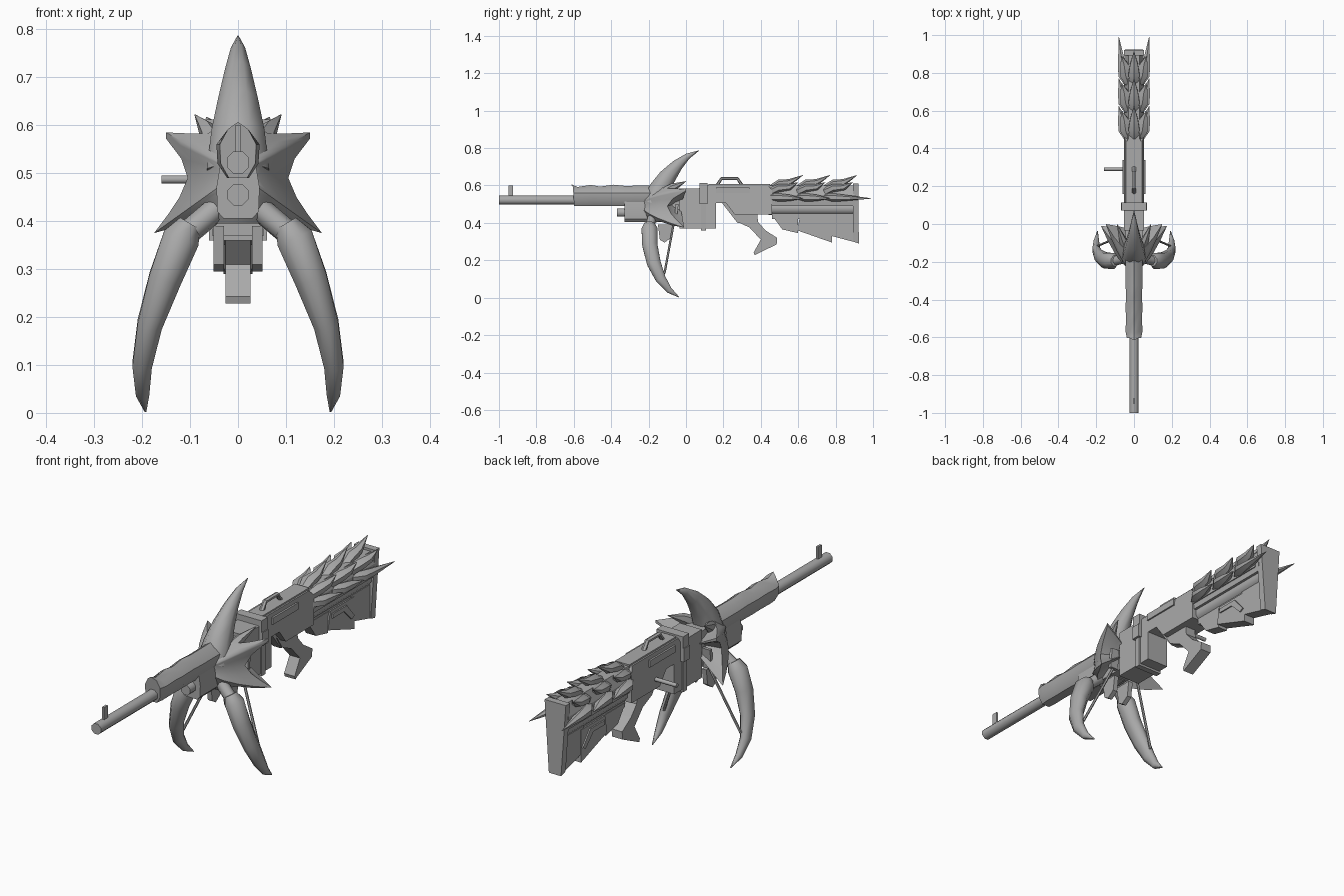
import bpy, bmesh, math
from mathutils import Vector

metal = bpy.data.materials.new("grey metal")
metal.diffuse_color = (0.4, 0.4, 0.4, 1)


def finish(name, bm, smooth=None):
    bmesh.ops.recalc_face_normals(bm, faces=bm.faces)
    me = bpy.data.meshes.new(name)
    bm.to_mesh(me)
    bm.free()
    me.materials.append(metal)
    ob = bpy.data.objects.new(name, me)
    bpy.context.collection.objects.link(ob)
    if smooth:
        bpy.ops.object.select_all(action='DESELECT')
        ob.select_set(True)
        bpy.context.view_layer.objects.active = ob
        bpy.ops.object.shade_smooth_by_angle(angle=math.radians(smooth))
    return ob


def skin(name, rings, smooth=None):
    """Closed skin over equal-sized rings of points."""
    bm = bmesh.new()
    vs = [[bm.verts.new(p) for p in r] for r in rings]
    n = len(rings[0])
    for a, b in zip(vs, vs[1:]):
        for i in range(n):
            j = (i + 1) % n
            bm.faces.new((a[i], a[j], b[j], b[i]))
    bm.faces.new(vs[0])
    bm.faces.new(vs[-1])
    return finish(name, bm, smooth)


def prism(name, pts, w, x=0.0):
    """Side profile (y, z) extruded across x; w is a half width or a function of z."""
    f = w if callable(w) else (lambda z: w)
    return skin(name, [[(x + s * f(z), y, z) for y, z in pts] for s in (-1, 1)])


def box(name, y0, y1, z0, z1, w, x=0.0):
    return prism(name, [(y0, z0), (y1, z0), (y1, z1), (y0, z1)], w, x)


def sweep(name, path, radii, n=8, smooth=50):
    """Elliptical sections (across, through) swept along a path."""
    path = [Vector(p) for p in path]
    rings = []
    for i, p in enumerate(path):
        t = (path[min(i + 1, len(path) - 1)] - path[max(i - 1, 0)]).normalized()
        ref = Vector((0, 0, 1)) if abs(t.x) > 0.9 else Vector((1, 0, 0))
        u = (ref - t * t.dot(ref)).normalized()
        v = t.cross(u)
        a, b = radii[i]
        rings.append([p + u * a * math.cos(q) + v * b * math.sin(q)
                      for q in [(k + 0.5) * math.tau / n for k in range(n)]])
    return skin(name, rings, smooth)


def rod(name, p, q, r, n=8):
    return sweep(name, [p, q], [(r, r)] * 2, n)


# Barrel, front sight and lower tube
rod("barrel", (0, -1, .522), (0, -.3, .522), .025)
box("front_sight", -.95, -.925, .54, .6, .005)
rod("lower_tube", (0, -.37, .455), (0, -.25, .455), .024)

# Rough barrel sleeve with uneven ridge
rings = []
for y, top, w in [(-.605, .607, .038), (-.57, .592, .045), (-.5, .603, .042), (-.45, .594, .045),
                  (-.38, .604, .042), (-.32, .598, .045), (-.15, .6, .045)]:
    half = [(w * .55, top - .015), (w, .56), (w * .95, .52), (w * .5, .49)]
    rings.append([(0, y - .01, top)] + [(x, y + .02 * (.6 - z) * 10 * .3, z) for x, z in half]
                 + [(-x, y + .02 * (.6 - z) * 10 * .3, z) for x, z in reversed(half)])
skin("barrel_sleeve", rings, 35)

# Nose block below the sleeve
nose = [(-.035, .53), (.035, .53), (.045, .47), (.043, .42), (.03, .405), (-.03, .405),
        (-.043, .42), (-.045, .47)]
skin("nose_block", [[(x, y, z) for x, z in nose] for y in (-.33, -.1)], 30)

# Star-shaped shield: right half outline x, z, y from top to bottom
half = [(.03, .605, -.13), (.062, .583, -.12), (.105, .583, -.07), (.15, .585, .0), (.15, .572, .0),
        (.118, .53, -.07), (.105, .49, -.1), (.122, .45, -.08), (.145, .415, -.05), (.175, .375, -.01),
        (.13, .388, -.08), (.09, .408, -.14), (.045, .395, -.19)]
edge = half + [(-x, z, y) for x, z, y in reversed(half)]
rings = []
for t in (.2, .4, .6, .8, 1):
    rings.append([(x * t, -.25 + (y + .25) * t ** 1.7, .5 + (z - .5) * t) for x, z, y in edge])
for t in (.8, .5, .2):
    rings.append([(x * t, -.04 + (y + .04) * t ** .6, .5 + (z - .5) * t) for x, z, y in edge])
skin("shield", rings, 50)

# Large top horn
sweep("top_horn", [(0, -.17, .5), (0, -.14, .58), (0, -.1, .645), (0, -.045, .71), (0, .01, .757), (0, .07, .787)],
      [(.07, .07), (.06, .062), (.045, .05), (.029, .033), (.016, .017), (.001, .001)], 8, 60)

for s, side in ((1, "right"), (-1, "left")):
    # Small horns beside the big one
    sweep(side + "_small_horn", [(s * .04, -.13, .55), (s * .065, -.07, .59), (s * .09, .0, .622)],
          [(.03, .03), (.018, .022), (.001, .001)], 6)
    # Curved tusk leg with its stub and brace
    sweep(side + "_leg", [(s * .1, -.195, .395), (s * .118, -.195, .365), (s * .152, -.193, .28),
                          (s * .184, -.172, .185), (s * .2, -.135, .1), (s * .199, -.09, .04), (s * .193, -.038, .003)],
          [(.026, .03), (.042, .046), (.037, .044), (.028, .04), (.022, .03), (.015, .018), (.002, .002)], 8, 60)
    rod(side + "_leg_stub", (s * .04, -.18, .43), (s * .105, -.195, .375), .026)
    rod(side + "_leg_brace", (s * .06, -.06, .43), (s * .19, -.115, .13), .006, 6)
    prism(side + "_brace_plate", [(-.065, .41), (-.05, .41), (-.04, .5), (-.055, .5)], .02, s * .07)
    # Lug under the front body
    prism(side + "_lug", [(-.15, .39), (-.07, .39), (-.08, .32), (-.115, .295), (-.14, .31)],
          .011, s * .04)
    # Raised receiver side panel and stock rail
    box(side + "_side_panel", .16, .34, .56, .59, .004, s * .057)
    box(side + "_stock_rail", .46, .88, .515, .535, .006, s * .046)

# Receiver with stepped underside, strap and top cover
box("front_body", -.16, .02, .41, .57, .045)
prism("receiver", [(-.035, .37), (.16, .37), (.16, .505), (.215, .505), (.26, .445), (.46, .445),
                   (.46, .575), (.44, .6), (.1, .6), (.07, .585), (-.035, .585)],
      lambda z: .042 if z > .59 else .054)
box("strap", .072, .115, .52, .612, .066)
box("strap_lower", .08, .107, .36, .52, .06)
box("strap_buckle", .072, .115, .5, .56, .07)
box("top_cover", .12, .45, .59, .607, .035)

# Top carry handle and bolt handle
sweep("carry_handle", [(0, .165, .6), (0, .19, .637), (0, .275, .637), (0, .3, .6)], [(.011, .009)] * 4, 6, 30)
rod("bolt_handle", (-.04, .29, .487), (-.16, .29, .487), .009)

# Grip and trigger guard
prism("grip", [(.24, .46), (.38, .46), (.385, .405), (.425, .36), (.487, .32), (.485, .285),
               (.367, .228), (.362, .243), (.4, .31), (.34, .375), (.275, .405)], .026)
prism("trigger_guard", [(.19, .51), (.225, .51), (.285, .41), (.33, .41), (.33, .4), (.275, .4)], .02)

# Stock: beam, tube, saw-toothed lower panels and butt plate
skin("stock_beam", [[(x, y, z) for x, z in [(-.045, .49), (.045, .49), (.05, .55), (.03, .6), (-.03, .6), (-.05, .55)]]
                    for y in (.45, .9)])
rod("stock_tube", (0, .44, .477), (0, .895, .477), .036, 10)
box("stock_web", .46, .9, .42, .47, .022)
prism("lower_panel_front", [(.46, .44), (.6, .44), (.6, .345), (.515, .365)], .024)
prism("lower_panel_middle", [(.61, .44), (.78, .44), (.78, .295), (.595, .36)], .028)
prism("lower_panel_rear", [(.76, .45), (.91, .45), (.91, .295), (.77, .332)], .026)
prism("panel_brace", [(.62, .425), (.72, .425), (.775, .36), (.755, .35), (.7, .405), (.62, .405)], .034)
prism("butt_plate", [(.892, .61), (.922, .61), (.924, .29), (.892, .3)], lambda z: .03 + (z - .29) * .07)

# Three collars of backswept scales over the stock
for row, y0 in enumerate((.455, .6, .745)):
    for k in range(-2, 3):
        a = math.radians(k * 52)
        sx, cz = math.sin(a), math.cos(a)
        ln = .17 - .025 * (abs(k) == 1) + (.075 if row == 2 and abs(k) == 2 else 0)
        sweep(f"scale_{row}_{k + 2}",
              [(.035 * sx, y0, .545 + .035 * cz), (.056 * sx, y0 + .045, .55 + .06 * cz),
               (.066 * sx, y0 + .1, .55 + .068 * cz), (.083 * sx, y0 + ln, .555 + .1 * cz)],
              [(.022, .022), (.034, .022), (.024, .017), (.001, .001)], 6, 40)
